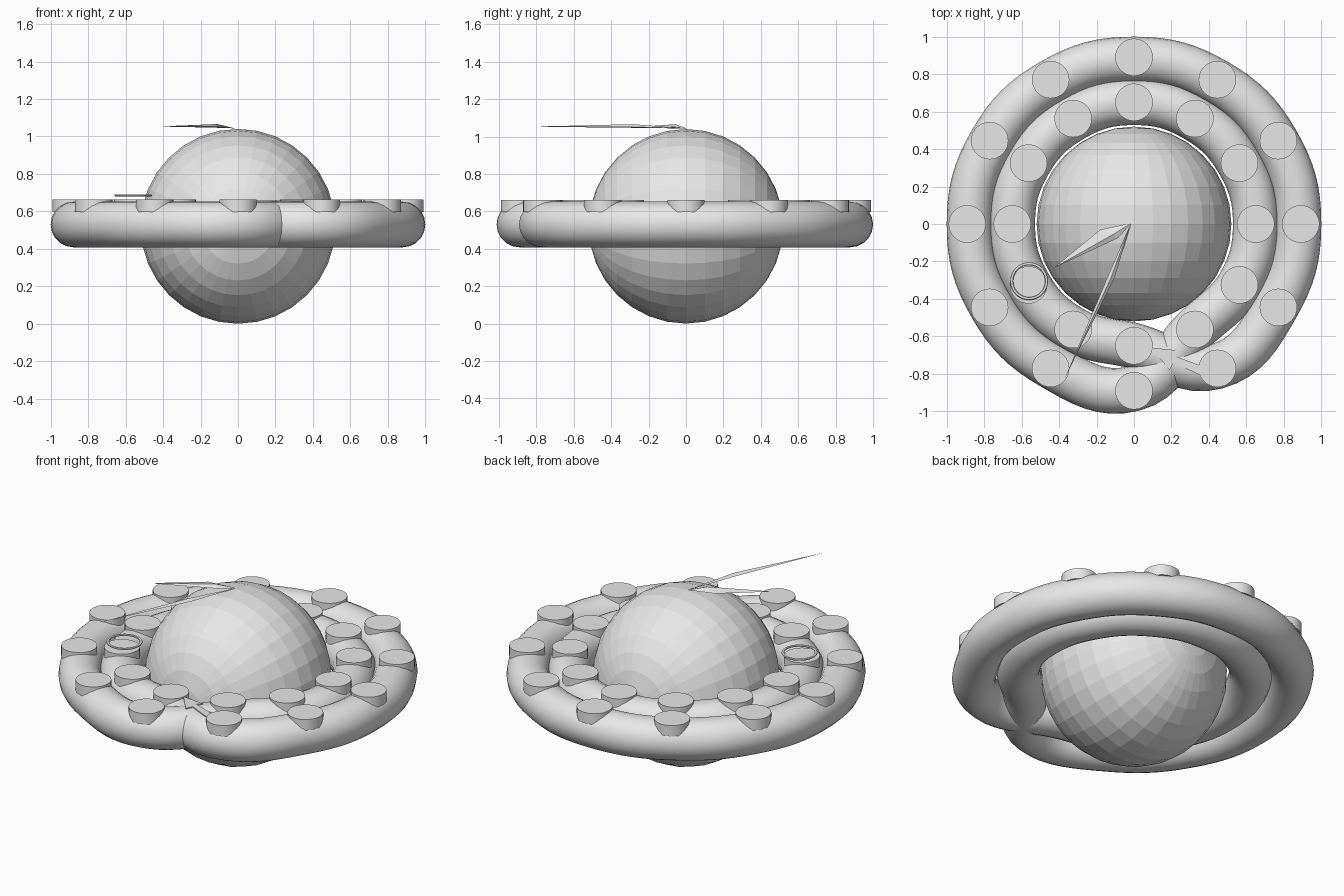
import bpy
import bmesh
from math import cos, sin, radians, pi

cube = bpy.data.objects.get("Cube")
if cube:
    bpy.data.objects.remove(cube, do_unlink=True)

GREY = (0.8, 0.8, 0.8, 1)
grey = bpy.data.materials.new("plain grey")
grey.use_nodes = True
grey.diffuse_color = GREY
grey.node_tree.nodes["Principled BSDF"].inputs["Base Color"].default_value = GREY

OUTER, INNER, TUBE, TUBE_Z = 0.878, 0.65, 0.122, 0.53


def finish(name, smooth=False):
    obj = bpy.context.object
    obj.name = name
    obj.data.materials.clear()
    obj.data.materials.append(grey)
    if smooth:
        bpy.ops.object.shade_smooth_by_angle(angle=radians(40))
    return obj


def mesh_object(name, verts, faces):
    mesh = bpy.data.meshes.new(name)
    mesh.from_pydata(verts, [], faces)
    bm = bmesh.new()
    bm.from_mesh(mesh)
    bmesh.ops.recalc_face_normals(bm, faces=bm.faces)
    bm.to_mesh(mesh)
    bm.free()
    mesh.materials.append(grey)
    obj = bpy.data.objects.new(name, mesh)
    bpy.context.collection.objects.link(obj)
    return obj


def polar(r, degrees, z):
    a = radians(degrees)
    return (r * cos(a), r * sin(a), z)


# Central faceted ball, poles facing front and back
bpy.ops.mesh.primitive_uv_sphere_add(segments=32, ring_count=16, radius=0.52,
                                     location=(0, 0, 0.52), rotation=(pi / 2, 0, 0))
finish("central_ball")

# Tube track: one closed path that goes round twice and crosses itself at the front
path = [polar(OUTER if i < 12 else INNER, 270 - 30 * i, TUBE_Z) for i in range(24)]
curve = bpy.data.curves.new("track", "CURVE")
curve.dimensions = "3D"
curve.bevel_depth = TUBE
curve.bevel_resolution = 8
curve.resolution_u = 8
spline = curve.splines.new("BEZIER")
spline.bezier_points.add(len(path) - 1)
spline.use_cyclic_u = True
for point, co in zip(spline.bezier_points, path):
    point.co = co
    point.handle_left_type = point.handle_right_type = "AUTO"
track = bpy.data.objects.new("track", curve)
bpy.context.collection.objects.link(track)
bpy.ops.object.select_all(action="DESELECT")
track.select_set(True)
bpy.context.view_layer.objects.active = track
bpy.ops.object.convert(target="MESH")
finish("double_loop_track", smooth=True)

# Round studs at every hour of both loops
for loop, r in (("outer", 0.89), ("inner", INNER)):
    for hour in range(12):
        bpy.ops.mesh.primitive_cylinder_add(vertices=32, radius=0.1, depth=0.066,
                                            location=polar(r, 30 * hour, 0.629))
        finish(f"{loop}_stud_{hour + 1}", smooth=True)

# Thin marker ring hovering over one inner stud
bpy.ops.mesh.primitive_torus_add(major_segments=48, minor_segments=8, major_radius=0.093,
                                 minor_radius=0.008, location=(-0.56, -0.305, 0.685))
finish("marker_ring", smooth=True).scale.z = 0.7


# Clock hands: slim pointed wedges with a raised ridge
def hand(name, tip, left, right, ridge, under):
    verts = [(-0.015, 0.005, 1.043), left + (1.052,), tip + (1.053,),
             right + (1.052,), ridge + (1.066,), under + (1.047,)]
    rim = (0, 1, 2, 3)
    faces = [(rim[i], rim[(i + 1) % 4], apex) for apex in (4, 5) for i in range(4)]
    mesh_object(name, verts, faces)


hand("hour_hand", (-0.43, -0.235), (-0.18, -0.03), (-0.085, -0.075),
     (-0.11, -0.055), (-0.13, -0.06))
hand("minute_hand", (-0.37, -0.825), (-0.14, -0.28), (-0.105, -0.29),
     (-0.122, -0.285), (-0.122, -0.285))

# Flat arrow from the outer loop to the inner loop
outline = [(0.09, -0.66), (0.235, -0.675), (0.205, -0.70), (0.38, -0.765),
           (0.36, -0.81), (0.21, -0.74), (0.19, -0.78)]
n = len(outline)
verts = [p + (z,) for z in (0.652, 0.658) for p in outline]
faces = [tuple(range(n)), tuple(range(n, 2 * n))]
faces += [(i, (i + 1) % n, n + (i + 1) % n, n + i) for i in range(n)]
mesh_object("crossing_arrow", verts, faces)
